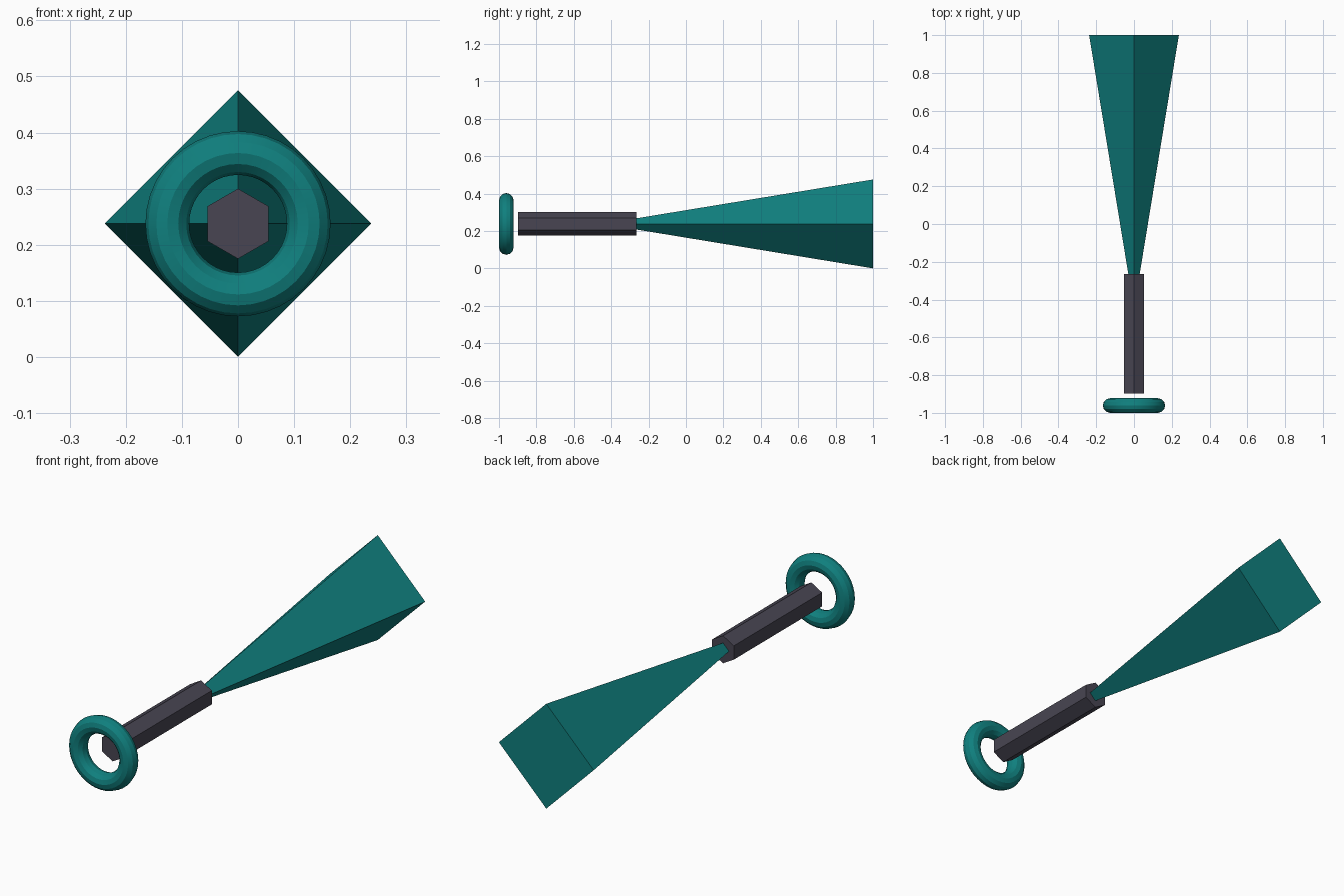
import bpy, bmesh
from math import sin, cos, pi, radians

if "Cube" in bpy.data.objects:
    bpy.data.objects.remove(bpy.data.objects["Cube"])

ZC = 0.2375  # height of the long axis


def material(name, color):
    m = bpy.data.materials.new(name)
    m.diffuse_color = color
    m.use_nodes = True
    m.node_tree.nodes["Principled BSDF"].inputs["Base Color"].default_value = m.diffuse_color
    return m


teal = material("teal", (0.005, 0.215, 0.21, 1))
dark = material("dark_grey", (0.065, 0.06, 0.085, 1))


def tapered_bar(name, sides, y0, r0, y1, r1, mat):
    """Capped prism along y with a corner pointing straight up."""
    bm = bmesh.new()
    rings = [[bm.verts.new((r * sin(2 * pi * i / sides), y, ZC + r * cos(2 * pi * i / sides)))
              for i in range(sides)] for y, r in ((y0, r0), (y1, r1))]
    for ring in rings:
        bm.faces.new(ring)
    for i in range(sides):
        j = (i + 1) % sides
        bm.faces.new((rings[0][i], rings[0][j], rings[1][j], rings[1][i]))
    bmesh.ops.recalc_face_normals(bm, faces=bm.faces)
    mesh = bpy.data.meshes.new(name)
    bm.to_mesh(mesh)
    bm.free()
    mesh.materials.append(mat)
    bpy.context.collection.objects.link(bpy.data.objects.new(name, mesh))


# flaring four-sided blade
tapered_bar("blade", 4, -0.265, 0.030, 1.0, 0.2375, teal)

# hexagonal handle
tapered_bar("handle", 6, -0.897, 0.0625, -0.265, 0.0625, dark)

# ring floating in front of the handle, its tube faceted lengthwise
bpy.ops.mesh.primitive_torus_add(major_radius=0.126, minor_radius=0.039,
                                 major_segments=40, minor_segments=12,
                                 location=(0, -0.961, ZC), rotation=(pi / 2, 0, 0))
ring = bpy.context.object
ring.name = "end_ring"
ring.data.materials.append(teal)
bpy.ops.object.shade_smooth_by_angle(angle=radians(25))
